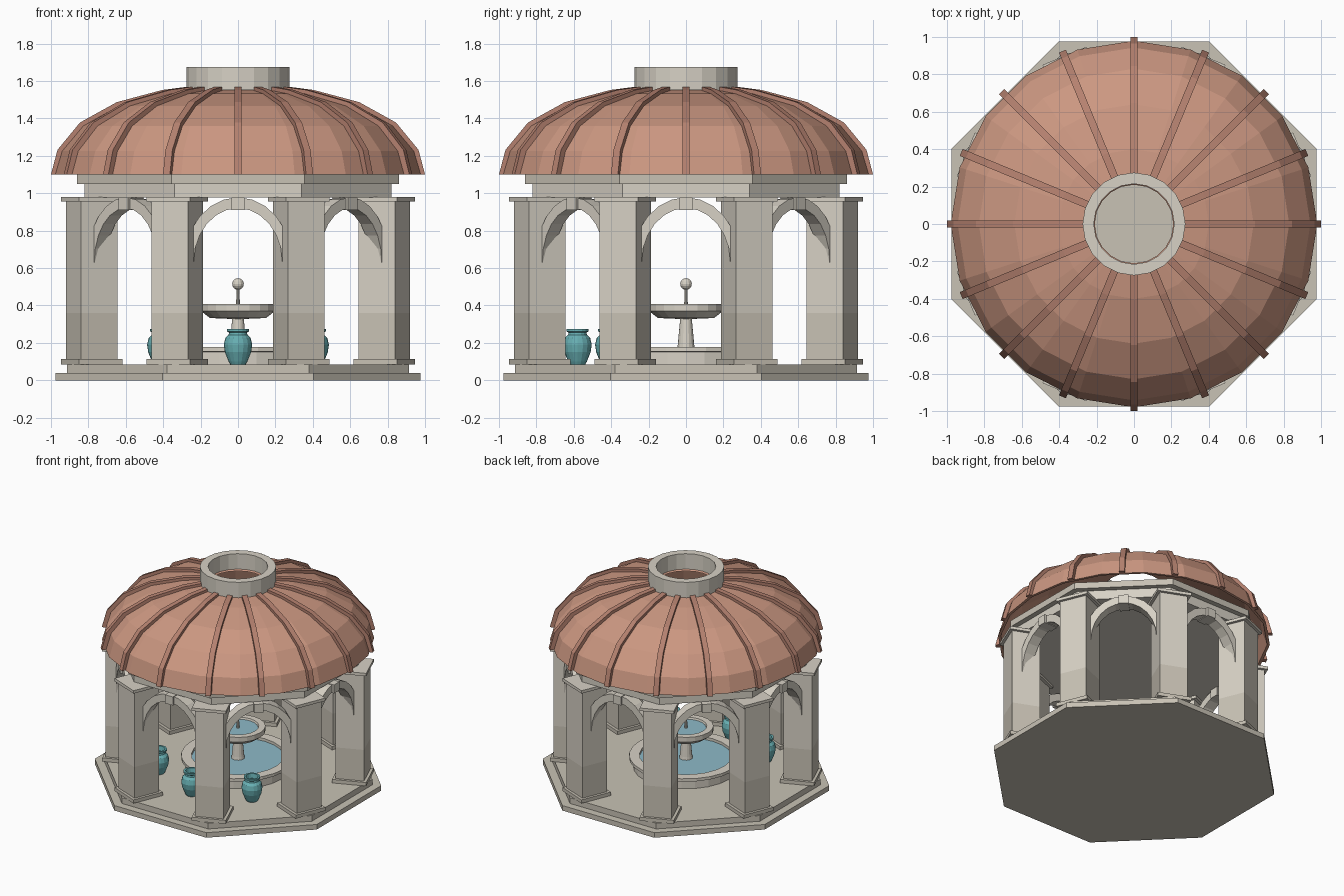
import bpy, bmesh
from math import sin, cos, pi, radians
from mathutils import Matrix

if "Cube" in bpy.data.objects:
    bpy.data.objects.remove(bpy.data.objects["Cube"])


def material(name, rgb):
    m = bpy.data.materials.new(name)
    m.diffuse_color = (*rgb, 1)
    m.use_nodes = True
    m.node_tree.nodes["Principled BSDF"].inputs["Base Color"].default_value = m.diffuse_color
    return m


STONE = material("stone", (0.68, 0.64, 0.56))
DARK = material("dark_stone", (0.58, 0.54, 0.46))
TILE = material("roof_tile", (0.60, 0.31, 0.22))
RIB = material("roof_rib", (0.46, 0.22, 0.16))
WATER = material("water", (0.27, 0.49, 0.58))
TEAL = material("teal_glaze", (0.14, 0.44, 0.46))


def make(name, verts, faces, mat, turn=0.0):
    me = bpy.data.meshes.new(name)
    bm = bmesh.new()
    vs = [bm.verts.new(v) for v in verts]
    for f in faces:
        bm.faces.new([vs[i] for i in f])
    bmesh.ops.recalc_face_normals(bm, faces=bm.faces)
    bm.transform(Matrix.Rotation(turn, 4, 'Z'))
    bm.to_mesh(me)
    bm.free()
    me.materials.append(mat)
    ob = bpy.data.objects.new(name, me)
    bpy.context.collection.objects.link(ob)
    return ob


def sweep(name, rings, mat, closed=False, caps=True, turn=0.0):
    """Join equal rings of points into a skin."""
    n, m = len(rings[0]), len(rings)
    faces = []
    for i in range(m if closed else m - 1):
        a, b = i * n, (i + 1) % m * n
        faces += [(a + j, a + (j + 1) % n, b + (j + 1) % n, b + j) for j in range(n)]
    if caps and not closed:
        faces += [tuple(range(n)), tuple(range((m - 1) * n, m * n))]
    return make(name, [p for r in rings for p in r], faces, mat, turn)


def lathe(name, profile, mat, n=20, closed=False, caps=True, phase=0.0, at=(0, 0)):
    rings = [[(at[0] + r * cos(2 * pi * j / n + phase), at[1] + r * sin(2 * pi * j / n + phase), z)
              for j in range(n)] for r, z in profile]
    return sweep(name, rings, mat, closed, caps)


def octagon(name, apothem, z0, z1, mat):
    r = apothem / cos(pi / 8)
    lathe(name, [(r, z0), (r, z1)], mat, 8, phase=pi / 8)


def box(name, x, y, z, mat, turn):
    rings = [[(x[0], y[0], h), (x[1], y[0], h), (x[1], y[1], h), (x[0], y[1], h)] for h in z]
    sweep(name, rings, mat, turn=turn)


# stepped base and the solid entablature
octagon("base_step", 0.975, 0, 0.04, DARK)
octagon("floor_step", 0.915, 0.04, 0.085, DARK)
octagon("lintel", 0.82, 0.978, 1.05, STONE)
octagon("cornice", 0.86, 1.05, 1.10, DARK)

# eight pillars with plinth, darker lower shaft and cap
R = 0.847
for k in range(8):
    a = pi / 8 + k * pi / 4
    for part, h, z, mat in (("plinth", 0.126, (0.085, 0.113), DARK),
                            ("lower_shaft", 0.105, (0.113, 0.36), DARK),
                            ("upper_shaft", 0.105, (0.36, 0.957), STONE),
                            ("cap", 0.126, (0.957, 0.98), STONE)):
        box(f"pillar_{part}_{k + 1}", (R - h, R + h), (-h, h), z, mat, a)

# arches and keystones between the pillars
for k in range(8):
    rings = []
    for i in range(13):
        c, s = cos(pi * i / 12), sin(pi * i / 12)
        inner, outer = (0.237 * c, 0.63 + 0.29 * s), (0.29 * c, 0.63 + 0.348 * s)
        rings.append([(0.76, *inner), (0.85, *inner), (0.85, *outer), (0.76, *outer)])
    sweep(f"arch_{k + 1}", rings, STONE, turn=k * pi / 4)
    box(f"keystone_{k + 1}", (0.75, 0.868), (-0.035, 0.035), (0.91, 0.978), STONE, k * pi / 4)

# open dome shell
dome = [(0.98, 1.10), (0.943, 1.225), (0.83, 1.36), (0.64, 1.467), (0.40, 1.532), (0.23, 1.555)]
inside = [(r - 0.02, max(1.10, z - 0.015)) for r, z in dome]
lathe("dome", dome + inside[::-1], TILE, closed=True)

# sixteen dome ribs
top = [(1.0, 1.10), (0.965, 1.232), (0.845, 1.378), (0.648, 1.487), (0.405, 1.552), (0.25, 1.572)]
for k in range(16):
    rings = [[(ri, -0.02, zi), (ro, -0.02, zo), (ro, 0.02, zo), (ri, 0.02, zi)]
             for (ro, zo), (ri, zi) in zip(top, inside)]
    sweep(f"dome_rib_{k + 1}", rings, RIB, turn=k * pi / 8)

# ring round the roof opening
lathe("oculus_ring", [(0.275, 1.553), (0.275, 1.675), (0.215, 1.675), (0.215, 1.553)],
      STONE, closed=True)

# fountain
lathe("fountain_basin", [(0.38, 0.085), (0.38, 0.15), (0.41, 0.155), (0.41, 0.178),
                         (0.335, 0.178), (0.335, 0.085)], STONE, 24, closed=True)
lathe("basin_water", [(0.337, 0.14), (0.337, 0.157)], WATER, 24)
lathe("fountain_pedestal", [(0.06, 0.085), (0.045, 0.18), (0.03, 0.34)], STONE, 16)
lathe("fountain_bowl", [(0.04, 0.328), (0.15, 0.333), (0.198, 0.37), (0.198, 0.408),
                        (0.15, 0.408), (0.14, 0.375), (0.04, 0.36)], STONE, 20, closed=True)
lathe("bowl_water", [(0.146, 0.38), (0.15, 0.393)], WATER)
lathe("fountain_spout", [(0.012, 0.36), (0.007, 0.495)], STONE, 10)
lathe("spout_ball", [(max(0.001, 0.031 * sin(pi * i / 8)), 0.515 - 0.031 * cos(pi * i / 8))
                     for i in range(9)], STONE, 12)

# three glazed jars
jar = [(0.042, 0.085), (0.05, 0.10), (0.07, 0.15), (0.076, 0.19), (0.068, 0.225), (0.05, 0.243),
       (0.048, 0.255), (0.06, 0.262), (0.06, 0.275), (0.045, 0.275), (0.04, 0.24)]
for k, deg in enumerate((225, 270, 315)):
    a = radians(deg)
    lathe(f"jar_{k + 1}", jar, TEAL, 16, at=(0.58 * cos(a), 0.58 * sin(a)))
